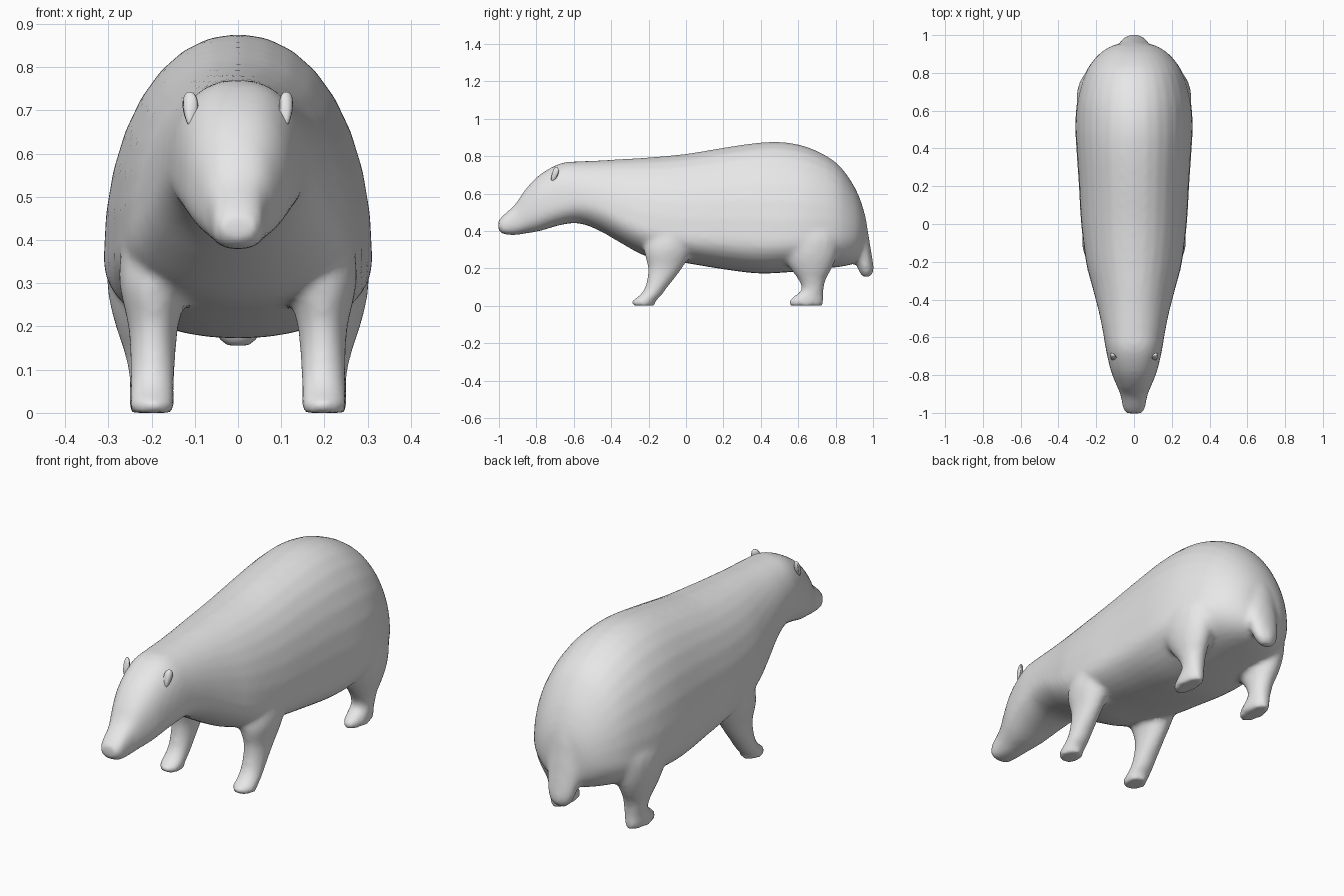
import bpy, bmesh, math
from mathutils import Vector, Matrix

if "Cube" in bpy.data.objects:
    bpy.data.objects.remove(bpy.data.objects["Cube"])

fur = bpy.data.materials.new("grey fur")
fur.diffuse_color = (0.8, 0.8, 0.8, 1)
fur.use_nodes = True
fur.node_tree.nodes["Principled BSDF"].inputs["Base Color"].default_value = fur.diffuse_color


def loft(bm, rings):
    """Skin a closed tube through equal-sized rings of points."""
    rows = [[bm.verts.new(p) for p in r] for r in rings]
    n = len(rows[0])
    for a, b in zip(rows, rows[1:]):
        for i in range(n):
            j = (i + 1) % n
            bm.faces.new((a[i], a[j], b[j], b[i]))
    bm.faces.new(rows[0][::-1])
    bm.faces.new(rows[-1])


def spow(v, e):
    return math.copysign(abs(v) ** e, v)


def body_ring(y, top, bottom, half, mid, e, n=32):
    """Upright cross-section, widest at height mid; e squares it off."""
    pts = []
    for k in range(n):
        a = math.tau * k / n
        s = spow(math.sin(a), 2 / e)
        h = top - mid if s > 0 else mid - bottom
        pts.append((half * spow(math.cos(a), 2 / e), y, mid + h * s))
    return pts


def limb_ring(z, x, y, rx, ry, n=20):
    return [(x + rx * math.cos(math.tau * k / n),
             y + ry * math.sin(math.tau * k / n), z) for k in range(n)]


def smooth_rows(rows, steps=3):
    """Catmull-Rom interpolation between table rows."""
    out = []
    for i in range(len(rows) - 1):
        p = [rows[max(0, min(len(rows) - 1, i + d))] for d in (-1, 0, 1, 2)]
        for s in range(steps):
            t = s / steps
            out.append([0.5 * (2 * b + (c - a) * t + (2 * a - 5 * b + 4 * c - d) * t * t
                               + (3 * b - a - 3 * c + d) * t ** 3)
                        for a, b, c, d in zip(*p)])
    return out + [list(rows[-1])]


# y, top, bottom, half width, height of widest point, squareness
TRUNK = [
    (-1.003, .455, .405, .040, .43, 2.5), (-.975, .485, .382, .058, .43, 2.6),
    (-.91, .545, .378, .070, .45, 2.5), (-.86, .620, .386, .090, .48, 2.4),
    (-.78, .702, .400, .122, .52, 2.4), (-.67, .762, .432, .148, .55, 2.4),
    (-.57, .772, .440, .165, .56, 2.2), (-.46, .777, .400, .188, .53, 2.1),
    (-.33, .785, .325, .222, .46, 2.1), (-.20, .793, .260, .255, .41, 2.1),
    (0, .812, .228, .280, .37, 2.15), (.20, .845, .195, .292, .36, 2.15),
    (.38, .871, .173, .304, .35, 2.15), (.52, .875, .177, .311, .35, 2.1),
    (.66, .845, .190, .300, .36, 2.1), (.80, .768, .205, .258, .37, 2.1),
    (.89, .655, .222, .195, .38, 2.0), (.94, .545, .255, .125, .39, 2.0),
    (.958, .47, .31, .06, .39, 2.0),
]
# height, x, y, x radius, y radius
FRONT_LEG = [
    (.48, .165, -.06, .06, .09), (.40, .18, -.07, .085, .13), (.30, .192, -.095, .083, .13),
    (.20, .196, -.112, .058, .092), (.10, .197, -.158, .052, .060),
    (.05, .198, -.195, .052, .060), (.025, .198, -.226, .053, .064), (0, .198, -.226, .050, .060),
]
HIND_LEG = [
    (.48, .185, .66, .07, .12), (.38, .205, .66, .095, .16), (.28, .213, .66, .088, .15),
    (.20, .213, .668, .070, .112), (.14, .207, .674, .056, .074), (.085, .203, .677, .049, .059),
    (.05, .202, .655, .049, .080), (.025, .202, .643, .050, .094), (0, .202, .643, .046, .090),
]
TAIL = [
    (.60, 0, .84, .09, .07), (.50, 0, .88, .10, .074), (.40, 0, .910, .096, .063),
    (.30, 0, .937, .086, .052), (.22, 0, .957, .070, .045),
    (.18, 0, .964, .054, .037), (.155, 0, .965, .030, .022),
]

# Trunk, legs and tail, fused into one smooth skin
bm = bmesh.new()
loft(bm, [body_ring(*r) for r in smooth_rows(TRUNK)])
loft(bm, [limb_ring(*r) for r in smooth_rows(TAIL)])
for side in (-1, 1):
    for leg in (FRONT_LEG, HIND_LEG):
        loft(bm, [limb_ring(z, x * side, y, rx, ry)
                  for z, x, y, rx, ry in smooth_rows(leg)])
bmesh.ops.recalc_face_normals(bm, faces=bm.faces)
me = bpy.data.meshes.new("body")
bm.to_mesh(me)
bm.free()
me.materials.append(fur)
body = bpy.data.objects.new("body", me)
bpy.context.collection.objects.link(body)
rm = body.modifiers.new("fuse", 'REMESH')
rm.mode = 'VOXEL'
rm.voxel_size = 0.013
rm.use_smooth_shade = True
sm = body.modifiers.new("blend", 'SMOOTH')
sm.factor = 0.5
sm.iterations = 8

# Ears: small flattened cups leaning back against the head
for side, name in ((-1, "left_ear"), (1, "right_ear")):
    bm = bmesh.new()
    bmesh.ops.create_uvsphere(bm, u_segments=16, v_segments=10, radius=1)
    for v in bm.verts:
        x, y, z = v.co
        w = 0.75 + 0.25 * z                      # narrower towards the root
        dent = 0.6 * max(0, 1 - y * y - z * z) if y < 0 else 0
        v.co = Vector((x * .026 * w, (y + dent) * .014, z * .042))
    rot = (Matrix.Rotation(side * math.radians(38), 4, 'Z')
           @ Matrix.Rotation(side * math.radians(14), 4, 'Y')
           @ Matrix.Rotation(math.radians(-12), 4, 'X'))
    bmesh.ops.transform(bm, matrix=Matrix.Translation((side * .112, -.703, .703)) @ rot,
                        verts=bm.verts)
    for f in bm.faces:
        f.smooth = True
    me = bpy.data.meshes.new(name)
    bm.to_mesh(me)
    bm.free()
    me.materials.append(fur)
    bpy.context.collection.objects.link(bpy.data.objects.new(name, me))
